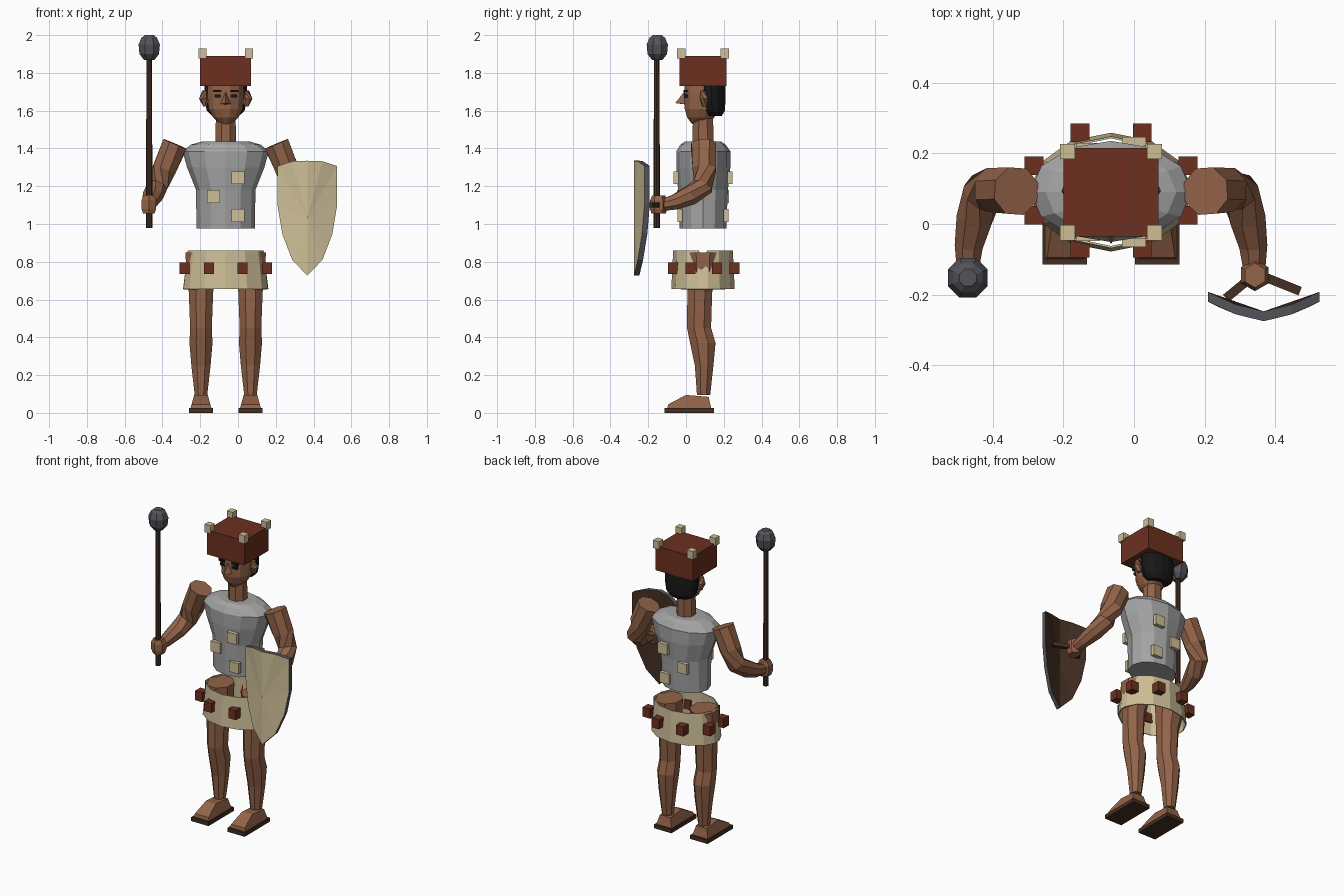
import bpy, bmesh, math
from mathutils import Vector

if "Cube" in bpy.data.objects:
    bpy.data.objects.remove(bpy.data.objects["Cube"])

CX, CY = -0.065, 0.09   # body axis


def material(name, rgb):
    m = bpy.data.materials.new(name)
    m.diffuse_color = (*rgb, 1)
    m.use_nodes = True
    m.node_tree.nodes["Principled BSDF"].inputs["Base Color"].default_value = m.diffuse_color
    return m


SKIN = material("brown skin", (0.29, 0.125, 0.065))
RED = material("red brown", (0.15, 0.03, 0.014))
BEIGE = material("beige hide", (0.62, 0.52, 0.31))
GREY = material("grey cloth", (0.37, 0.37, 0.375))
WOOD = material("dark wood", (0.055, 0.028, 0.016))
STONE = material("dark stone", (0.085, 0.085, 0.1))
BLACK = material("black", (0.009, 0.009, 0.009))


def finish(name, bm, *mats):
    bmesh.ops.recalc_face_normals(bm, faces=bm.faces)
    me = bpy.data.meshes.new(name)
    bm.to_mesh(me)
    bm.free()
    for m in mats:
        me.materials.append(m)
    ob = bpy.data.objects.new(name, me)
    bpy.context.collection.objects.link(ob)
    return ob


def skin_rings(bm, rings, caps=True):
    for a, b in zip(rings, rings[1:]):
        n = len(a)
        for i in range(n):
            j = (i + 1) % n
            bm.faces.new((a[i], a[j], b[j], b[i]))
    if caps:
        bm.faces.new(rings[0])
        bm.faces.new(rings[-1])


def loft(name, mat, levels, n=12, x=CX, y=CY, phase=0.0):
    """Stack of horizontal ellipses: (z, rx, ry, y shift)."""
    bm = bmesh.new()
    rings = []
    for z, rx, ry, dy in levels:
        ang = [2 * math.pi * (i + phase) / n for i in range(n)]
        rings.append([bm.verts.new((x + rx * math.cos(a), y + dy + ry * math.sin(a), z)) for a in ang])
    skin_rings(bm, rings)
    return finish(name, bm, mat)


def tube(name, mat, path, n=8):
    """Round limb along a path of (x, y, z, radius)."""
    bm = bmesh.new()
    pts = [Vector(p[:3]) for p in path]
    rings = []
    for i, p in enumerate(path):
        t = pts[min(i + 1, len(pts) - 1)] - pts[max(i - 1, 0)]
        q = t.to_track_quat('Z', 'Y')
        rings.append([bm.verts.new(pts[i] + q @ Vector((p[3] * math.cos(a), p[3] * math.sin(a), 0)))
                      for a in [2 * math.pi * (k + 0.5) / n for k in range(n)]])
    skin_rings(bm, rings)
    return finish(name, bm, mat)


def box(name, mat, c, s):
    bm = bmesh.new()
    bmesh.ops.create_cube(bm, size=1)
    for v in bm.verts:
        v.co = Vector([c[k] + v.co[k] * s[k] for k in range(3)])
    return finish(name, bm, mat)


def side_profile(name, mat, x, pts, w0, w1):
    """Side outline (y, z) extruded in x; upper points use width w1."""
    bm = bmesh.new()
    zs = [p[1] for p in pts]
    lo, hi = min(zs), max(zs)
    rings = []
    for s in (-1, 1):
        rings.append([bm.verts.new((x + s * (w0 + (w1 - w0) * (z - lo) / (hi - lo)), y, z)) for y, z in pts])
    skin_rings(bm, rings)
    return finish(name, bm, mat)


# Torso and its square patches, front and back
loft("torso", GREY, [(0.975, 0.155, 0.123, 0), (1.18, 0.157, 0.132, 0), (1.30, 0.205, 0.143, 0.002),
                     (1.385, 0.228, 0.143, 0.002), (1.42, 0.185, 0.12, 0), (1.437, 0.125, 0.095, 0)])
for x, z, d in ((0, 1.245, 0.143), (-0.13, 1.145, 0.126), (0, 1.045, 0.122)):
    for s, side in ((-1, "front"), (1, "back")):
        box(side + "_patch", BEIGE, (x, CY + s * d, z), (0.068, 0.025, 0.068))

# Neck and head
loft("neck", SKIN, [(1.42, 0.06, 0.06, 0), (1.58, 0.056, 0.058, 0)], 8, phase=0.5)
loft("head", SKIN, [(1.53, 0.03, 0.04, -0.02), (1.565, 0.07, 0.075, -0.012), (1.61, 0.094, 0.095, -0.005),
                    (1.68, 0.1, 0.102, 0), (1.74, 0.098, 0.1, 0)], phase=0.5)
loft("hair", BLACK, [(1.572, 0.07, 0.045, 0.055), (1.60, 0.1, 0.068, 0.05), (1.66, 0.112, 0.077, 0.044),
                     (1.74, 0.112, 0.077, 0.044)], 14)

# Nose wedge
bm = bmesh.new()
v = [bm.verts.new(p) for p in ((CX, -0.01, 1.70), (CX - 0.028, -0.008, 1.635),
                               (CX + 0.028, -0.008, 1.635), (CX, -0.057, 1.64), (CX, 0.02, 1.63))]
for f in ((0, 1, 3), (0, 3, 2), (1, 4, 3), (3, 4, 2), (0, 4, 1), (0, 2, 4)):
    bm.faces.new([v[i] for i in f])
finish("nose", bm, SKIN)
for s in (-1, 1):
    box("eyebrow", BLACK, (CX + s * 0.046, -0.003, 1.704), (0.045, 0.02, 0.012))
    box("eye", BLACK, (CX + s * 0.042, 0.0, 1.678), (0.034, 0.02, 0.016))
    tube("ear", SKIN, [(CX + s * 0.108, 0.10, 1.625, 0.014), (CX + s * 0.117, 0.095, 1.665, 0.024),
                       (CX + s * 0.112, 0.092, 1.705, 0.014)], 6)

# Square hat with corner blocks
box("hat", RED, (CX, CY, 1.81), (0.27, 0.25, 0.16))
for sx in (-1, 1):
    for sy in (-1, 1):
        box("hat_block", BEIGE, (CX + sx * 0.123, CY + sy * 0.115, 1.903), (0.043, 0.043, 0.052))

# Skirt with a small notch on each side
bm = bmesh.new()
half = [0, 9, 32, 60, 90, 120, 148, 171]
ang = half + [a + 180 for a in half]
rings = []
for z, rx, ry in ((0.655, 0.226, 0.168), (0.86, 0.203, 0.158)):
    rings.append([bm.verts.new((CX + rx * math.cos(math.radians(a)), CY + ry * math.sin(math.radians(a)),
                                0.818 if z > 0.8 and a % 180 == 0 else z)) for a in ang])
skin_rings(bm, rings, caps=False)
skirt = finish("skirt", bm, BEIGE)
mod = skirt.modifiers.new("thickness", 'SOLIDIFY')
mod.thickness = 0.006

# Red blocks around the skirt
for sx in (-1, 1):
    for sy in (-1, 1):
        for dx, dy in ((0.2175, 0.07), (0.088, 0.163)):
            box("skirt_block", RED, (CX + sx * dx, CY + 0.005 + sy * dy, 0.765), (0.053, 0.053, 0.062))

for s in (-1, 1):
    side = "left" if s > 0 else "right"
    # Leg, foot and sandal
    lx = CX + s * 0.131
    loft(side + "_leg", SKIN, [(0.095, 0.036, 0.038, 0.003), (0.25, 0.055, 0.053, 0.006),
                               (0.37, 0.066, 0.073, -0.001), (0.45, 0.062, 0.069, -0.021),
                               (0.64, 0.07, 0.071, -0.017), (0.75, 0.086, 0.088, 0),
                               (0.85, 0.088, 0.095, 0)], 8, x=lx, phase=0.5)
    side_profile(side + "_foot", SKIN, lx,
                 [(-0.10, 0.022), (0.135, 0.022), (0.125, 0.06), (0.12, 0.085), (0.0, 0.095), (-0.095, 0.045)],
                 0.056, 0.036)
    box(side + "_sandal", WOOD, (lx, 0.016, 0.0125), (0.126, 0.262, 0.025))
    # Bent arm and fist
    arm = [(0.268, 0.093, 1.424, 0.071), (0.325, 0.097, 1.29, 0.067), (0.362, 0.09, 1.2, 0.058),
           (0.385, 0.02, 1.15, 0.055), (0.402, -0.06, 1.115, 0.043), (0.405, -0.125, 1.1, 0.034)]
    tube(side + "_arm", SKIN, [(CX + s * x, y, z, r) for x, y, z, r in arm])
    loft(side + "_fist", SKIN, [(1.055, 0.035, 0.038, 0), (1.08, 0.045, 0.045, 0), (1.125, 0.045, 0.045, 0),
                                (1.15, 0.033, 0.035, 0)], 6, x=CX + s * 0.407, y=-0.145, phase=0.5)

# Club
loft("club_shaft", WOOD, [(0.98, 0.017, 0.017, 0), (1.89, 0.015, 0.015, 0)], 8, x=-0.47, y=-0.155)
loft("club_head", STONE, [(1.868, 0.03, 0.03, 0), (1.9, 0.056, 0.056, 0), (1.95, 0.061, 0.061, 0),
                          (1.985, 0.045, 0.045, 0), (2.0, 0.026, 0.026, 0)], 8, x=-0.47, y=-0.152, phase=0.5)

# Curved shield: front fan, back fan and rim
SX = 0.367
right = [(0.08, 1.332), (0.158, 1.307), (0.158, 1.1), (0.132, 0.945), (0.08, 0.81)]
outline = [(0, 1.335)] + right + [(0, 0.727)] + [(-x, z) for x, z in reversed(right)]
bm = bmesh.new()


def shield_layer(offset):
    depth = lambda x: -0.275 + offset + 0.055 * (abs(x) / 0.158) ** 1.5
    ring = [bm.verts.new((SX + x, depth(x), z)) for x, z in outline]
    return ring, bm.verts.new((SX, -0.275 + offset, 1.03))


layers = [shield_layer(0), shield_layer(0.028)]
n = len(outline)
for k, (ring, mid) in enumerate(layers):
    for i in range(n):
        bm.faces.new((ring[i], ring[(i + 1) % n], mid)).material_index = k
for i in range(n):
    j = (i + 1) % n
    bm.faces.new((layers[0][0][i], layers[0][0][j], layers[1][0][j], layers[1][0][i])).material_index = 2
finish("shield", bm, BEIGE, WOOD, STONE)

# Shield grip bars meeting in the fist
for x in (0.26, 0.47):
    tube("shield_grip", WOOD, [(0.345, -0.14, 1.1, 0.018), (x, -0.19 - 0.02 * (x < 0.3), 1.1, 0.018)], 4)
